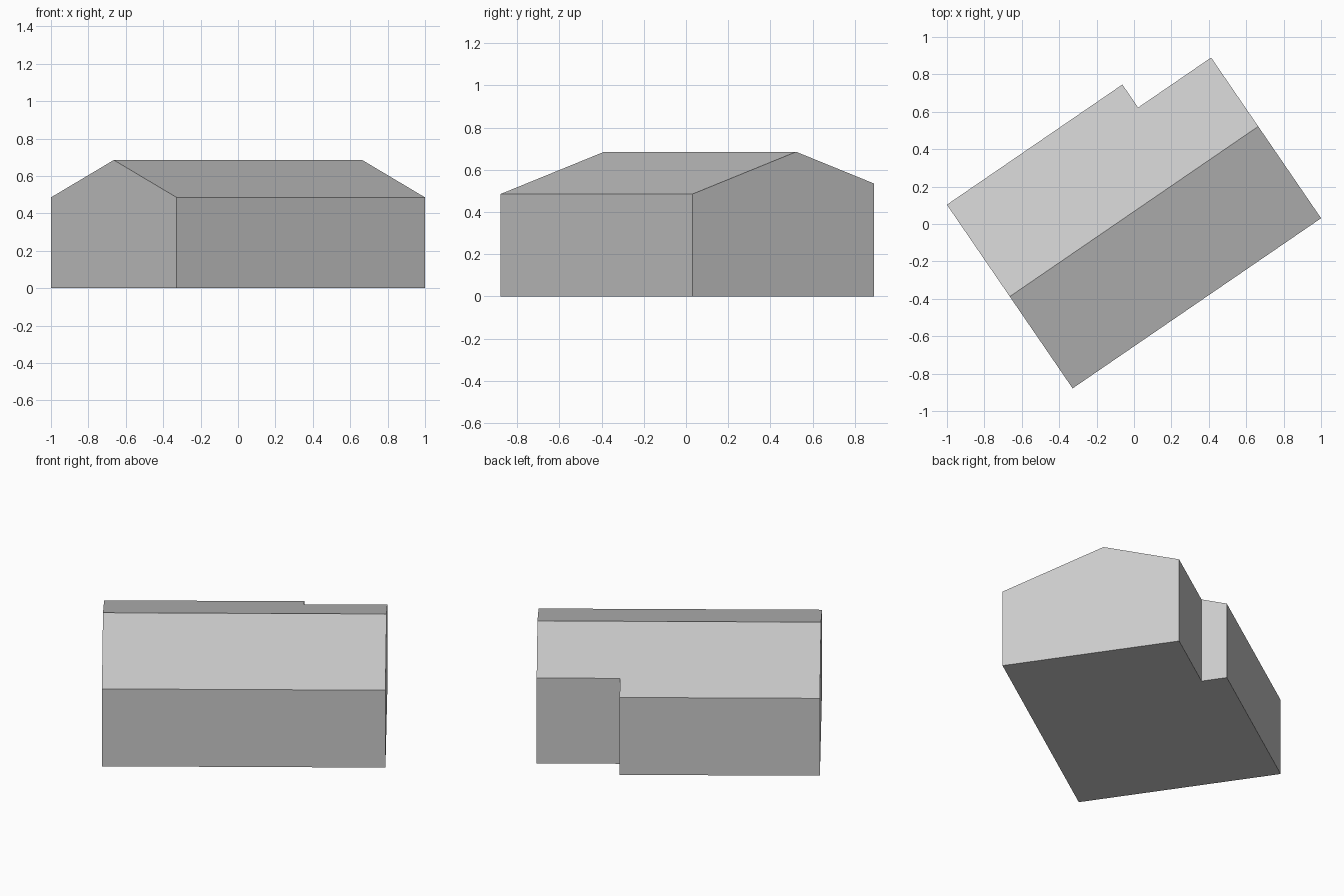
import bpy
import bmesh
from math import radians

cube = bpy.data.objects.get("Cube")
if cube:
    bpy.data.objects.remove(cube, do_unlink=True)

EAVE, RIDGE = 0.485, 0.685
HALF_LEN, HALF_WID = 0.805, 0.595
NOTCH_X, NOTCH_Y = 0.332, 0.446


def roof_height(y):
    return RIDGE - (RIDGE - EAVE) * abs(y) / HALF_WID


# Single plain grey
grey = bpy.data.materials.new("light_grey")
grey.use_nodes = True
colour = (0.6, 0.6, 0.6, 1)
grey.diffuse_color = colour
bsdf = next(n for n in grey.node_tree.nodes if n.type == "BSDF_PRINCIPLED")
bsdf.inputs["Base Color"].default_value = colour

# Footprint with the back corner notch, counter-clockwise, ridge along local x
footprint = [
    (-HALF_LEN, -HALF_WID), (HALF_LEN, -HALF_WID), (HALF_LEN, NOTCH_Y),
    (NOTCH_X, NOTCH_Y), (NOTCH_X, HALF_WID), (-HALF_LEN, HALF_WID),
]

bm = bmesh.new()
base = [bm.verts.new((x, y, 0)) for x, y in footprint]
eaves = [bm.verts.new((x, y, roof_height(y))) for x, y in footprint]
ridge_left = bm.verts.new((-HALF_LEN, 0, RIDGE))
ridge_right = bm.verts.new((HALF_LEN, 0, RIDGE))

# Floor and walls, with the two gable walls rising to the ridge
bm.faces.new(base[::-1])
gables = {1: ridge_right, 5: ridge_left}
for i in range(len(base)):
    j = (i + 1) % len(base)
    peak = [gables[i]] if i in gables else []
    bm.faces.new([base[i], base[j], eaves[j], *peak, eaves[i]])

# Two roof slopes
bm.faces.new([eaves[0], eaves[1], ridge_right, ridge_left])
bm.faces.new([ridge_left, ridge_right, *eaves[2:]])
bmesh.ops.recalc_face_normals(bm, faces=bm.faces)

mesh = bpy.data.meshes.new("gabled_building")
bm.to_mesh(mesh)
bm.free()
mesh.materials.append(grey)
building = bpy.data.objects.new("gabled_building", mesh)
building.location = (0, 0.067, 0)
building.rotation_euler.z = radians(34.4)
bpy.context.collection.objects.link(building)
